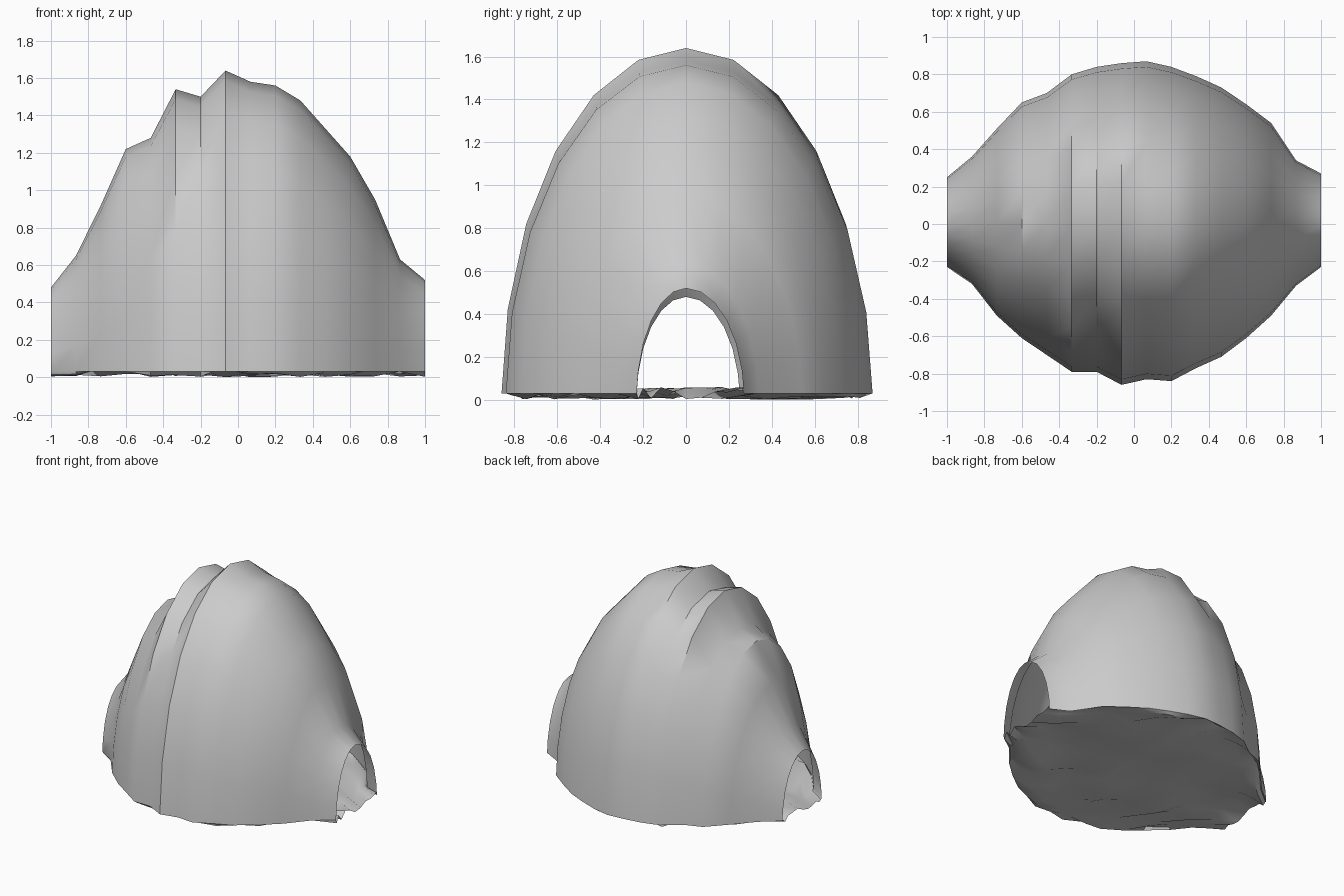
import bpy, bmesh, math, random

random.seed(4)

# remove the default object only
cube = bpy.data.objects.get("Cube")
if cube:
    bpy.data.objects.remove(cube, do_unlink=True)

# Evenly spaced arches along x: height, front half width, back half width
ARCHES = [
    (.48, .23, .25), (.65, .32, .36), (.92, .49, .51), (1.22, .61, .65),
    (1.28, .70, .70), (1.54, .79, .80), (1.50, .79, .84), (1.64, .86, .86),
    (1.58, .83, .87), (1.56, .84, .84), (1.48, .77, .79), (1.33, .71, .73),
    (1.18, .61, .64), (.95, .49, .54), (.63, .33, .34), (.52, .23, .27),
]
SEGMENTS = 12
BASE = .03
ROUGHNESS = .06


def make_material(name, colour):
    mat = bpy.data.materials.new(name)
    mat.use_nodes = True
    mat.diffuse_color = colour
    mat.node_tree.nodes["Principled BSDF"].inputs["Base Color"].default_value = colour
    return mat


def arch_ring(bm, x, height, front, back):
    """Half-ellipse from the front foot over the top, then back along the floor."""
    roof, floor = [], []
    for i in range(SEGMENTS + 1):
        angle = math.pi * i / SEGMENTS
        across = -math.cos(angle)
        y = across * (front if across < 0 else back)
        z = max(BASE, height * math.sin(angle))
        roof.append(bm.verts.new((x, y, z)))
        if 0 < i < SEGMENTS:
            floor.append(bm.verts.new((x, y, random.uniform(0, ROUGHNESS))))
    return roof + floor[::-1]


# Hollow cave shell: arches joined into a tunnel that is open at both ends
bm = bmesh.new()
last = len(ARCHES) - 1
rings = [arch_ring(bm, 2 * i / last - 1, *arch) for i, arch in enumerate(ARCHES)]
for a, b in zip(rings, rings[1:]):
    for i in range(len(a)):
        j = (i + 1) % len(a)
        bm.faces.new((a[i], b[i], b[j], a[j]))
bm.normal_update()

# Roof faces must point outwards
top = max(bm.faces, key=lambda f: f.calc_center_median().z)
if top.normal.z < 0:
    bmesh.ops.reverse_faces(bm, faces=bm.faces[:])

mesh = bpy.data.meshes.new("cave_shell")
bm.to_mesh(mesh)
bm.free()
cave = bpy.data.objects.new("cave_shell", mesh)
bpy.context.collection.objects.link(cave)
mesh.materials.append(make_material("stone_grey", (.6, .6, .6, 1)))

# Soft rock surface with crisp rim and ridges
bpy.ops.object.select_all(action="DESELECT")
cave.select_set(True)
bpy.context.view_layer.objects.active = cave
bpy.ops.object.shade_smooth_by_angle(angle=math.radians(40))
